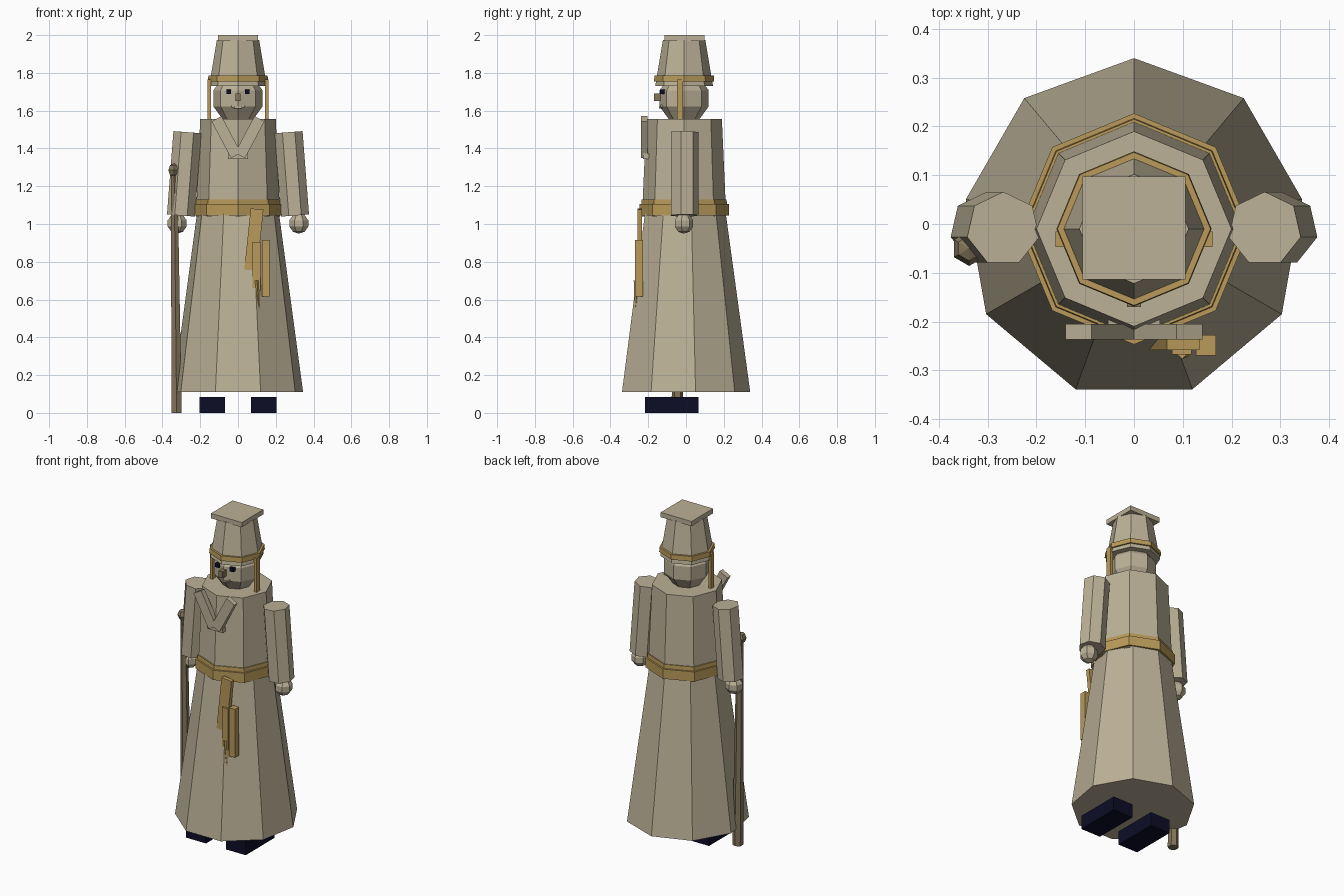
import bpy, bmesh, math
from mathutils import Vector, Matrix

if "Cube" in bpy.data.objects:
    bpy.data.objects.remove(bpy.data.objects["Cube"])

CY = -0.01  # centre line of the body in y


def mat(name, rgb):
    m = bpy.data.materials.new(name)
    m.diffuse_color = (*rgb, 1)
    m.use_nodes = True
    m.node_tree.nodes["Principled BSDF"].inputs["Base Color"].default_value = m.diffuse_color
    return m


CLOTH = mat("beige cloth", (0.50, 0.44, 0.31))
GOLD = mat("gold trim", (0.48, 0.32, 0.10))
WOOD = mat("brown wood", (0.23, 0.18, 0.105))
NAVY = mat("dark navy", (0.004, 0.004, 0.020))


def finish(name, bm, material):
    bmesh.ops.recalc_face_normals(bm, faces=bm.faces)
    me = bpy.data.meshes.new(name)
    bm.to_mesh(me)
    bm.free()
    me.materials.append(material)
    ob = bpy.data.objects.new(name, me)
    bpy.context.collection.objects.link(ob)
    return ob


def prism(name, a, b, ra, rb, sides, material, start=90):
    """Tapered prism from point a to point b, first corner at angle start."""
    a, b = Vector(a), Vector(b)
    d = (b - a).normalized()
    rot = Vector((0, 0, 1)).rotation_difference(d).to_matrix()
    bm = bmesh.new()
    rings = []
    for c, r in ((a, ra), (b, rb)):
        angles = [math.radians(start + 360 * i / sides) for i in range(sides)]
        rings.append([bm.verts.new(c + rot @ Vector((r * math.cos(t), r * math.sin(t), 0)))
                      for t in angles])
    for i in range(sides):
        j = (i + 1) % sides
        bm.faces.new((rings[0][i], rings[0][j], rings[1][j], rings[1][i]))
    bm.faces.new(rings[0])
    bm.faces.new(rings[1])
    return finish(name, bm, material)


def upright(name, z0, z1, r0, r1, sides, material, start=90):
    return prism(name, (0, CY, z0), (0, CY, z1), r0, r1, sides, material, start)


def box(name, x, y, z, material, lean=0):
    """Box from (min, max) ranges, leaned about the y axis."""
    size = Vector((x[1] - x[0], y[1] - y[0], z[1] - z[0]))
    mid = Vector((sum(x) / 2, sum(y) / 2, sum(z) / 2))
    bm = bmesh.new()
    bmesh.ops.create_cube(bm, size=1, matrix=Matrix.Translation(mid)
                          @ Matrix.Rotation(math.radians(lean), 4, 'Y')
                          @ Matrix.Diagonal((*size, 1)))
    return finish(name, bm, material)


def ball(name, centre, radius, segs, rings, material):
    bm = bmesh.new()
    bmesh.ops.create_uvsphere(bm, u_segments=segs, v_segments=rings, radius=radius,
                              matrix=Matrix.Translation(centre))
    return finish(name, bm, material)


# robe
upright("skirt", 0.11, 1.06, 0.35, 0.22, 9, CLOTH)
upright("torso", 1.04, 1.555, 0.223, 0.20, 8, CLOTH)
upright("belt", 1.045, 1.105, 0.237, 0.237, 8, GOLD)
upright("belt_edge", 1.10, 1.13, 0.227, 0.225, 8, GOLD)

# head and hat
ball("head", (0, CY, 1.665), 0.137, 8, 5, CLOTH)
upright("hat", 1.73, 1.975, 0.153, 0.112, 8, CLOTH)
upright("hat_band", 1.755, 1.785, 0.159, 0.157, 8, GOLD)
box("hat_top", (-0.106, 0.106), (-0.114, 0.097), (1.97, 2.0), CLOTH)

# face
box("nose", (-0.014, 0.014), (-0.17, -0.13), (1.65, 1.69), WOOD)
box("mouth_middle", (-0.02, 0.02), (-0.142, -0.12), (1.612, 1.622), CLOTH)

# sides that repeat
for s, side in ((-1, "left"), (1, "right")):
    def sx(a, b):
        return tuple(sorted((s * a, s * b)))
    box(side + "_eye", sx(0.036, 0.062), (-0.137, -0.11), (1.688, 1.711), NAVY)
    box(side + "_mouth_corner", sx(0.017, 0.037), (-0.134, -0.11), (1.617, 1.627), CLOTH, -20 * s)
    box(side + "_hat_strap", sx(0.143, 0.161), (-0.047, -0.015), (1.555, 1.765), GOLD)
    box(side + "_shoe", sx(0.068, 0.205), (-0.217, 0.067), (0, 0.085), NAVY)
    box(side + "_collar_bar", sx(0.032, 0.092), (-0.237, -0.205), (1.35, 1.57), CLOTH, 28 * s)
    prism(side + "_sleeve", (s * 0.302, CY, 1.045), (s * 0.268, CY, 1.486),
          0.076, 0.076, 7, CLOTH)
    ball(side + "_hand", (s * 0.322, -0.013, 1.003), 0.054, 7, 5, CLOTH)

box("collar_knot", (-0.053, 0.053), (-0.228, -0.195), (1.343, 1.372), CLOTH)

# staff
prism("staff", (-0.325, -0.045, 0), (-0.338, -0.048, 1.27), 0.031, 0.02, 6, WOOD)
ball("staff_knob", (-0.338, -0.05, 1.285), 0.036, 6, 4, WOOD)

# hanging sash
box("sash", (0.05, 0.118), (-0.258, -0.232), (0.755, 1.08), GOLD, 6)
box("sash_tail", (0.078, 0.118), (-0.268, -0.235), (0.65, 0.905), GOLD)
box("pouch", (0.127, 0.168), (-0.27, -0.228), (0.615, 0.915), GOLD)
prism("sash_tip", (0.098, -0.255, 0.70), (0.112, -0.268, 0.55), 0.022, 0.004, 4, GOLD)
